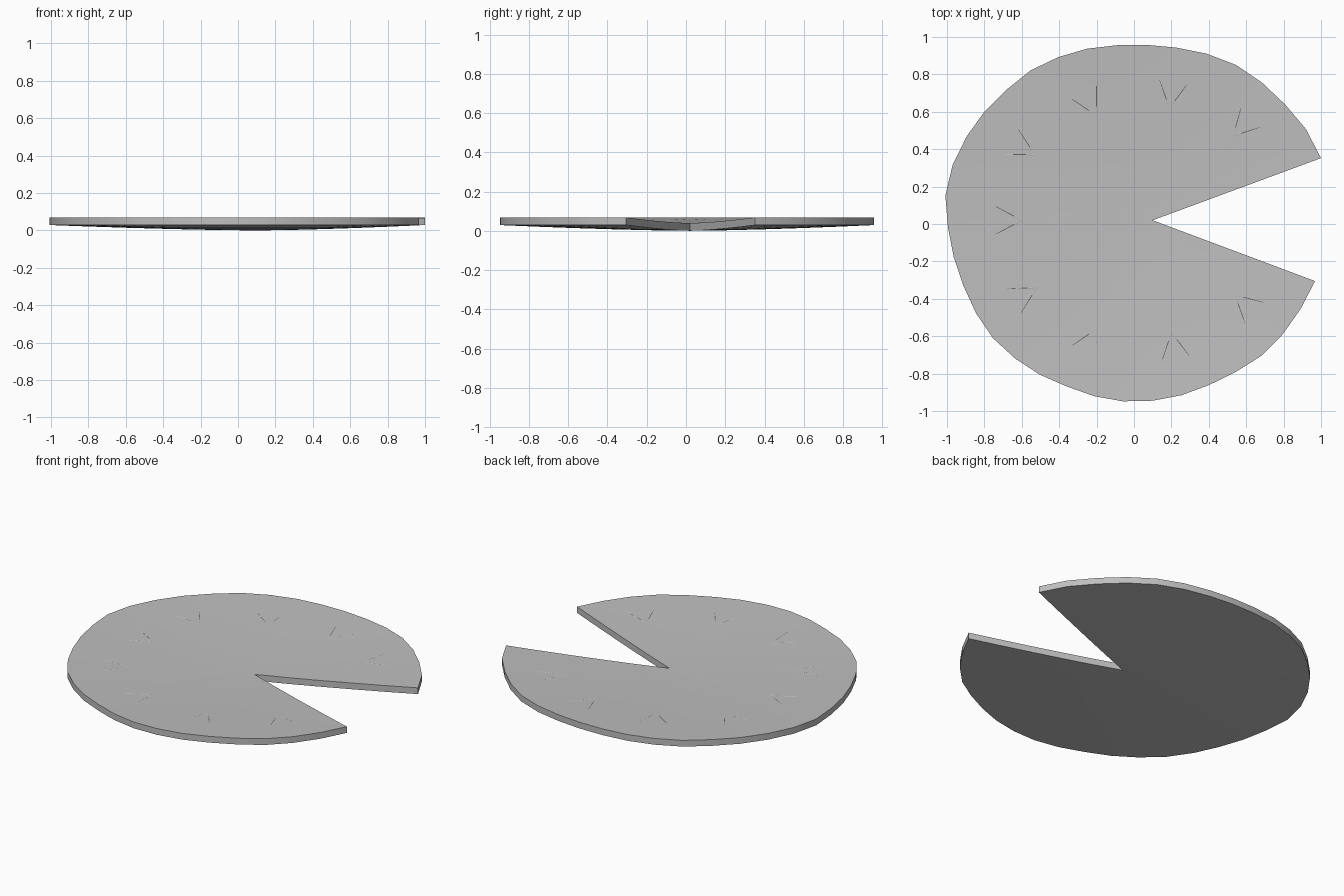
import bpy
import bmesh
import math
from mathutils import Vector
from mathutils.bvhtree import BVHTree

cube = bpy.data.objects.get("Cube")
if cube:
    bpy.data.objects.remove(cube, do_unlink=True)

grey = bpy.data.materials.new("pale_grey")
grey.use_nodes = True
colour = (0.52, 0.52, 0.52, 1)
grey.diffuse_color = colour
grey.node_tree.nodes["Principled BSDF"].inputs["Base Color"].default_value = colour

NOTCH = Vector((0.1, 0.02, 0))
THICKNESS = 0.039
RISE = 0.029


def finish(bm, name):
    """Turn a bmesh into a smooth object with sharp edges kept."""
    bmesh.ops.recalc_face_normals(bm, faces=bm.faces)
    mesh = bpy.data.meshes.new(name)
    bm.to_mesh(mesh)
    mesh.materials.append(grey)
    obj = bpy.data.objects.new(name, mesh)
    bpy.context.collection.objects.link(obj)
    bpy.ops.object.select_all(action='DESELECT')
    obj.select_set(True)
    bpy.context.view_layer.objects.active = obj
    bpy.ops.object.shade_smooth_by_angle(angle=math.radians(30))
    return obj


# Rim outline: slightly uneven radii, evenly stepped around the open notch
radii = [1.06, 1.05, 1.03, 1.02, 1.01, .99, .97, .96, .96, .97, .98, .99,
         .99, 1, 1.01, 1.02, 1.02, .995, .98, .97, .97, .97, .96, .95,
         .94, .945, .95, .95, .95, .95, .96, .98, .99, 1, 1.015]
start, end = math.radians(19.4), math.radians(342.5)
rim = []
for i, radius in enumerate(radii):
    angle = start + (end - start) * i / (len(radii) - 1)
    rim.append(Vector((radius * math.cos(angle), radius * math.sin(angle), 0)))


# Leaf blade: rings growing from the notch tip, dished upward to the rim
def sheet(bm, base):
    tip = bm.verts.new(NOTCH + Vector((0, 0, base)))
    rings = [[tip] * len(rim)]
    for t in (0.2, 0.4, 0.6, 0.8, 1):
        lift = Vector((0, 0, base + RISE * t ** 1.5))
        rings.append([bm.verts.new(NOTCH.lerp(p, t) + lift) for p in rim])
    for inner, outer in zip(rings, rings[1:]):
        for i in range(len(rim) - 1):
            corners = [inner[i], outer[i], outer[i + 1], inner[i + 1]]
            bm.faces.new(list(dict.fromkeys(corners)))
    left = [ring[0] for ring in rings]
    right = [ring[-1] for ring in rings]
    return left[::-1] + right[1:], rings[-1]


bm = bmesh.new()
top_cut, top_rim = sheet(bm, THICKNESS)
low_cut, low_rim = sheet(bm, 0)
for upper, lower in ((top_cut, low_cut), (top_rim, low_rim)):
    for i in range(len(upper) - 1):
        bm.faces.new((upper[i], upper[i + 1], lower[i + 1], lower[i]))
finish(bm, "leaf_blade")
surface = BVHTree.FromBMesh(bm)
bm.free()


# Veins: very shallow tapering ridges that follow the upper surface
def on_surface(p, offset):
    hit = surface.ray_cast(Vector((p.x, p.y, 1)), Vector((0, 0, -1)))[0]
    return hit + Vector((0, 0, offset))


def ridge(bm, a, b, wide, narrow, steps=10):
    side = (b - a).normalized().cross(Vector((0, 0, 1)))
    rows = []
    for i in range(steps + 1):
        t = i / steps
        p = a.lerp(b, t)
        half = side * (wide + (narrow - wide) * t)
        rows.append([bm.verts.new(on_surface(p + half * k, h))
                     for k, h in ((-1, -0.001), (0, 0.0008), (1, -0.001))])
    for r, s in zip(rows, rows[1:]):
        for k in range(2):
            bm.faces.new((r[k], r[k + 1], s[k + 1], s[k]))


forks = [(.53, .47), (.19, .62), (-.2, .58), (-.53, .37), (-.6, .02),
         (-.52, -.34), (-.2, -.56), (.2, -.58), (.54, -.38)]
veins = bmesh.new()
for x, y in forks:
    fork = Vector((x, y, 0))
    way = (fork - NOTCH).normalized()
    ridge(veins, NOTCH + way * 0.07, fork, 0.012, 0.007)
    for turn in (-28, 28):
        branch = way.copy()
        branch.rotate(Vector((0, 0, 1)).rotation_difference(Vector((0, 0, 1))))
        c, s = math.cos(math.radians(turn)), math.sin(math.radians(turn))
        branch = Vector((way.x * c - way.y * s, way.x * s + way.y * c, 0))
        ridge(veins, fork, fork + branch * 0.16, 0.007, 0.003, 4)
finish(veins, "leaf_veins")
veins.free()
